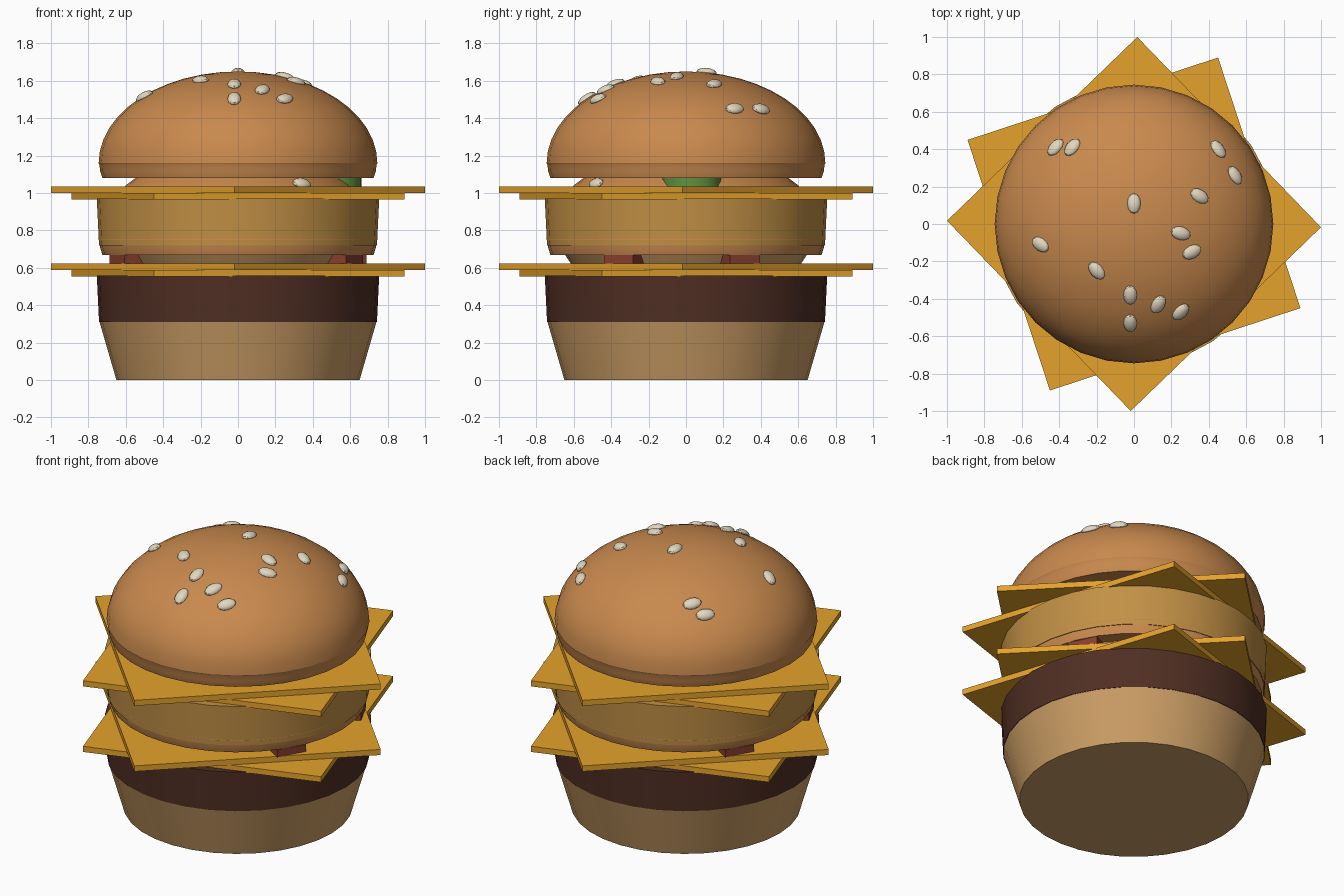
import bpy, math
from mathutils import Matrix, Vector

if "Cube" in bpy.data.objects:
    bpy.data.objects.remove(bpy.data.objects["Cube"])

STACK = 0.41      # height between repeated layers
SIDES = 32


def material(name, rgb):
    m = bpy.data.materials.new(name)
    m.diffuse_color = (*rgb, 1)
    m.use_nodes = True
    m.node_tree.nodes["Principled BSDF"].inputs["Base Color"].default_value = m.diffuse_color
    return m


BUN = material("toasted_bun", (0.58, 0.25, 0.075))
BASE = material("pale_bun", (0.60, 0.34, 0.13))
BEEF = material("beef", (0.08, 0.028, 0.017))
GOLD = material("fried_patty", (0.54, 0.28, 0.06))
CHEESE = material("cheese", (0.78, 0.36, 0.025))
BACON = material("bacon", (0.25, 0.05, 0.03))
PICKLE = material("pickle", (0.12, 0.28, 0.05))
SEED = material("sesame", (0.75, 0.68, 0.52))


def finish(obj, name, mat, smooth=True):
    obj.name = obj.data.name = name
    obj.data.materials.append(mat)
    if smooth:
        bpy.ops.object.select_all(action='DESELECT')
        obj.select_set(True)
        bpy.context.view_layer.objects.active = obj
        bpy.ops.object.shade_smooth_by_angle(angle=math.radians(30))
    return obj


def lathe(name, profile, mat, z=0.0, center=(0, 0), sides=SIDES):
    """Revolve (radius, height) points around z; radius 0 makes a pole."""
    verts, rings, faces = [], [], []
    for r, h in profile:
        n = 1 if r == 0 else sides
        rings.append([len(verts) + i for i in range(n)])
        for i in range(n):
            a = 2 * math.pi * i / sides
            verts.append((r * math.cos(a), r * math.sin(a), h))
    for lo, hi in zip(rings, rings[1:]):
        for i in range(sides):
            j = (i + 1) % sides
            if len(lo) == 1:
                faces.append((lo[0], hi[j], hi[i]))
            elif len(hi) == 1:
                faces.append((lo[i], lo[j], hi[0]))
            else:
                faces.append((lo[i], lo[j], hi[j], hi[i]))
    mesh = bpy.data.meshes.new(name)
    mesh.from_pydata(verts, [], faces)
    obj = bpy.data.objects.new(name, mesh)
    obj.location = (*center, z)
    bpy.context.collection.objects.link(obj)
    return finish(obj, name, mat)


def disc(name, r0, r1, z0, z1, mat, **kw):
    return lathe(name, [(0, z0), (r0, z0), (r1, z1), (0, z1)], mat, **kw)


def slab(name, size, z, angle, mat):
    bpy.ops.mesh.primitive_cube_add(size=1)
    obj = bpy.context.object
    obj.data.transform(Matrix.Diagonal((*size, 1)))
    obj.location.z = z
    obj.rotation_euler.z = math.radians(angle)
    return finish(obj, name, mat, smooth=False)


# Domed bun: lip, then an elliptical crown
R, RIM, RISE = 0.745, 1.16, 0.49
crown = [(0, 1.08), (0.725, 1.08), (0.738, 1.12), (0.74, 1.15)]
crown += [(R * math.cos(t), RIM + RISE * math.sin(t))
          for t in (math.pi / 2 * i / 12 for i in range(12))]
crown.append((0, RIM + RISE))


def seed(name, x, y, turn, dz=0.0):
    """Sesame seed lying on the crown, tilted to its surface."""
    z = RIM + RISE * math.sqrt(1 - (x * x + y * y) / R ** 2)
    normal = Vector((x / R ** 2, y / R ** 2, (z - RIM) / RISE ** 2)).normalized()
    tilt = Vector((0, 0, 1)).rotation_difference(normal).to_matrix().to_4x4()
    bpy.ops.mesh.primitive_uv_sphere_add(segments=12, ring_count=8, radius=1)
    obj = bpy.context.object
    obj.data.transform(tilt @ Matrix.Rotation(math.radians(turn), 4, 'Z')
                       @ Matrix.Diagonal((0.055, 0.036, 0.024, 1)))
    obj.location = (x, y, z + dz)
    finish(obj, name, SEED)


# Bottom bun and the small filling disc above the lower cheese
disc("bottom_bun", 0.65, 0.74, 0, 0.31, BASE)
disc("filling_disc", 0.60, 0.66, 0.60, 0.69, BASE)

# Patty plus two crossed cheese slices, twice
for i, (label, mat) in enumerate((("lower", BEEF), ("upper", GOLD))):
    z = i * STACK
    disc(label + "_patty", 0.743, 0.755, 0.31, 0.56, mat, z=z)
    slab(label + "_cheese_a", (1.41, 1.41, 0.035), 0.572 + z, 18.2, CHEESE)
    slab(label + "_cheese_b", (1.414, 1.414, 0.035), 0.607 + z, 44, CHEESE)

# Crossed bacon strips
for i, angle in enumerate((-30, 26)):
    slab(f"bacon_strip_{i + 1}", (1.44, 0.18, 0.045), 0.645, angle, BACON)

# Pickle slice
disc("pickle_slice", 0.16, 0.16, 1.03, 1.085, PICKLE, center=(0.50, 0.03), sides=24)

# Middle and top buns
lathe("middle_bun", crown, BUN, z=-STACK)
lathe("top_bun", crown, BUN)

# Seeds: x, y, turn in degrees
spots = [(-0.42, 0.41, 50), (-0.33, 0.41, 55), (0, 0.11, 90), (0.45, 0.40, 125),
         (0.54, 0.26, 125), (0.35, 0.15, 150), (0.25, -0.05, 165), (0.31, -0.15, 25),
         (-0.50, -0.11, 150), (-0.20, -0.25, 130), (-0.02, -0.38, 90),
         (0.13, -0.43, 65), (0.25, -0.47, 50), (-0.02, -0.53, 90)]
for i, spot in enumerate(spots):
    seed(f"top_seed_{i + 1}", *spot)
seed("middle_seed", 0.34, -0.48, 30, dz=-STACK)
